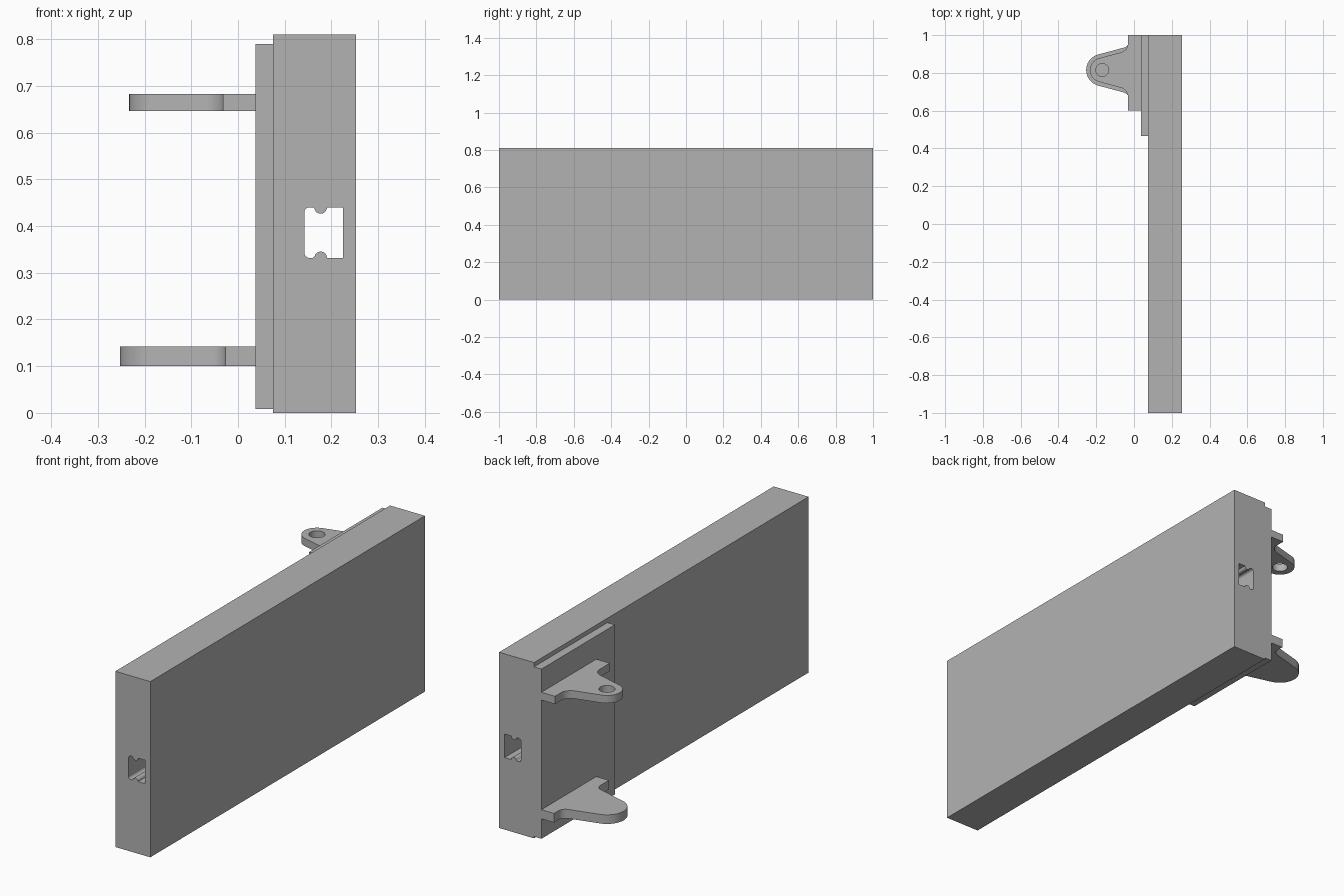
import bpy, bmesh
from math import cos, sin, tan, radians
from mathutils import Vector

cube = bpy.data.objects.get("Cube")
if cube:
    bpy.data.objects.remove(cube, do_unlink=True)

grey = bpy.data.materials.new("plain grey")
grey.use_nodes = True
GREY = (0.45, 0.45, 0.45, 1)
grey.diffuse_color = GREY
grey.node_tree.nodes["Principled BSDF"].inputs["Base Color"].default_value = GREY


def arc(cx, cy, r, start, end, steps=10):
    angles = [radians(start + (end - start) * i / steps) for i in range(steps + 1)]
    return [(cx + r * cos(a), cy + r * sin(a)) for a in angles]


def extrude(name, profile, low, high, axis="z"):
    """Prism from a 2D outline: (x, y) along z, or (x, z) along y."""
    bm = bmesh.new()
    place = (lambda u, v: (u, v, low)) if axis == "z" else (lambda u, v: (u, low, v))
    face = bm.faces.new([bm.verts.new(place(u, v)) for u, v in profile])
    new = bmesh.ops.extrude_face_region(bm, geom=[face])["geom"]
    shift = Vector((0, 0, high - low) if axis == "z" else (0, high - low, 0))
    bmesh.ops.translate(bm, vec=shift, verts=[g for g in new if isinstance(g, bmesh.types.BMVert)])
    bmesh.ops.recalc_face_normals(bm, faces=bm.faces)
    mesh = bpy.data.meshes.new(name)
    bm.to_mesh(mesh)
    bm.free()
    mesh.materials.append(grey)
    obj = bpy.data.objects.new(name, mesh)
    bpy.context.collection.objects.link(obj)
    return obj


def activate(obj):
    bpy.ops.object.select_all(action="DESELECT")
    obj.select_set(True)
    bpy.context.view_layer.objects.active = obj


def cut(obj, cutter):
    mod = obj.modifiers.new("cut", "BOOLEAN")
    mod.operation, mod.solver, mod.object = "DIFFERENCE", "EXACT", cutter
    activate(obj)
    bpy.ops.object.modifier_apply(modifier=mod.name)
    bpy.data.objects.remove(cutter, do_unlink=True)


def smooth(obj):
    activate(obj)
    bpy.ops.object.shade_smooth_by_angle(angle=radians(30))


def rect(x0, x1, y0, y1):
    return [(x0, y0), (x1, y0), (x1, y1), (x0, y1)]


# Main slab with a keyed slot running its full length
body = extrude("body", rect(0.075, 0.253, 0, 0.81), -1, 1, "y")
mid = 0.386
upper = [(0.225, 0.44)] + arc(0.177, 0.44, 0.0135, 0, -165)
upper += arc(0.159, 0.436, 0.004, 30, 90, 4) + arc(0.153, 0.429, 0.011, 90, 180, 6)
lower = [(x, 2 * mid - z) for x, z in reversed(upper)]
cut(body, extrude("slot_cutter", upper + lower, -1.1, 1.1, "y"))
smooth(body)

# Mounting pad on the side of the slab
extrude("mounting_pad", rect(0.037, 0.075, 0.465, 1), 0.008, 0.79)


# Hinge lugs: wide foot, filleted taper and rounded tip
def lug(name, radius, foot, fillet, low, high):
    cx, cy, slope = -0.168, 0.815, 15
    fx = foot - fillet
    fy = cy + (radius + fillet) / cos(radians(slope)) + (fx - cx) * tan(radians(slope))
    side = [(0.037, 1), (foot, 1)] + arc(fx, fy, fillet, 0, slope - 90)
    tip = arc(cx, cy, radius, 90 + slope, 270 - slope, 28)
    far = arc(fx, 2 * cy - fy, fillet, 90 - slope, 0) + [(foot, 0.6), (0.037, 0.6)]
    return extrude(name, side + tip + far, low, high)


lower_lug = lug("lower_lug", 0.085, -0.027, 0.035, 0.1, 0.142)
upper_lug = lug("upper_lug", 0.065, -0.032, 0.05, 0.647, 0.683)
cut(upper_lug, extrude("pin_hole_cutter", arc(-0.168, 0.815, 0.034, 0, 350, 35), 0.6, 0.72))
smooth(lower_lug)
smooth(upper_lug)
